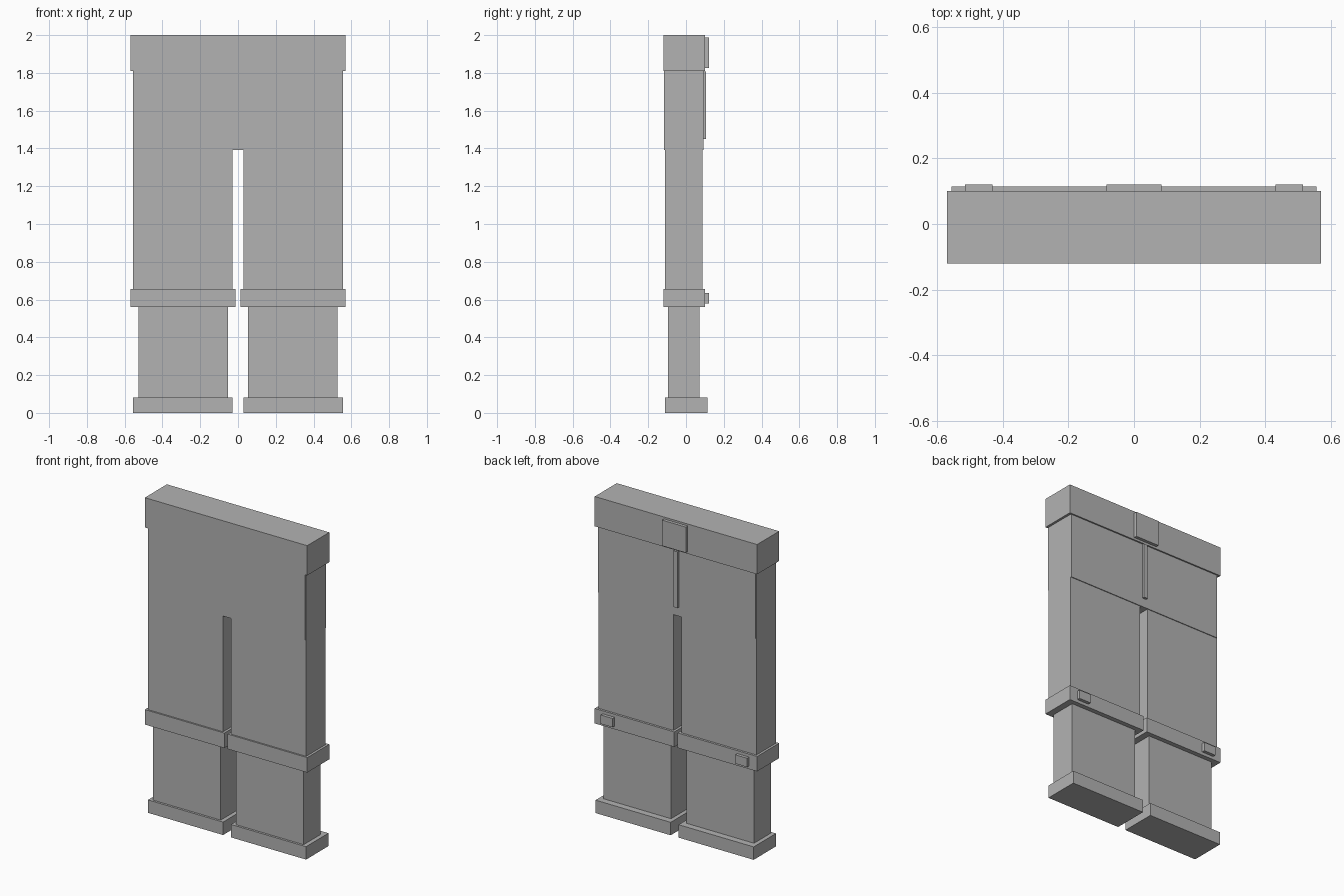
import bpy
import bmesh
from mathutils import Vector

cube = bpy.data.objects.get("Cube")
if cube:
    bpy.data.objects.remove(cube, do_unlink=True)

# Single flat grey
grey = bpy.data.materials.new("plain_grey")
grey.use_nodes = True
GREY = (0.45, 0.45, 0.45, 1.0)
grey.diffuse_color = GREY
grey.node_tree.nodes["Principled BSDF"].inputs["Base Color"].default_value = GREY


def box(name, x, y, z):
    """Box spanning the given (min, max) ranges, with its origin at its centre."""
    centre = Vector((sum(x) / 2, sum(y) / 2, sum(z) / 2))
    size = Vector((x[1] - x[0], y[1] - y[0], z[1] - z[0]))
    mesh = bpy.data.meshes.new(name)
    bm = bmesh.new()
    bmesh.ops.create_cube(bm, size=1.0)
    bmesh.ops.scale(bm, vec=size, verts=bm.verts)
    bm.to_mesh(mesh)
    bm.free()
    mesh.materials.append(grey)
    obj = bpy.data.objects.new(name, mesh)
    obj.location = centre
    bpy.context.collection.objects.link(obj)
    return obj


# Waist and hips
box("waistband", (-0.57, 0.57), (-0.12, 0.101), (1.811, 2.0))
box("hips", (-0.552, 0.552), (-0.116, 0.092), (1.393, 1.811))

# Buckle and fly on the back face
box("buckle", (-0.083, 0.083), (0.101, 0.121), (1.825, 1.988))
box("fly_strip", (-0.014, 0.014), (0.092, 0.107), (1.45, 1.807))

# Leg parts: inner/outer x, y range, z range
LEG_PARTS = {
    "thigh": ((0.028, 0.555), (-0.11, 0.087), (0.655, 1.811)),
    "knee_band": ((0.012, 0.57), (-0.12, 0.101), (0.56, 0.655)),
    "knee_clip": ((0.431, 0.514), (0.101, 0.121), (0.58, 0.636)),
    "shin": ((0.054, 0.528), (-0.096, 0.072), (0.082, 0.56)),
    "cuff": ((0.028, 0.555), (-0.11, 0.114), (0.0, 0.082)),
}
for part, (x, y, z) in LEG_PARTS.items():
    box("left_" + part, x, y, z)
    box("right_" + part, (-x[1], -x[0]), y, z)
